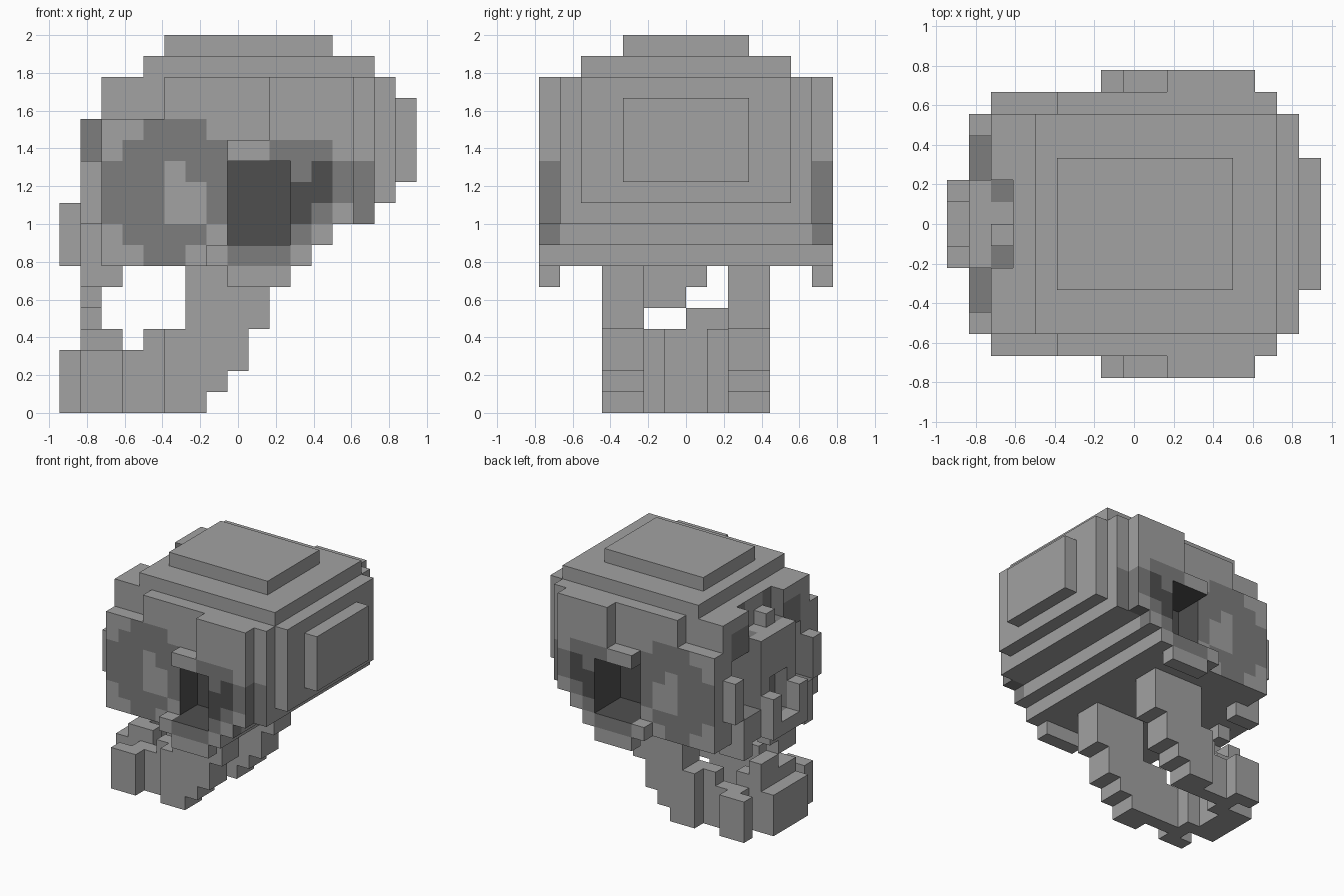
import bpy
import bmesh

if "Cube" in bpy.data.objects:
    bpy.data.objects.remove(bpy.data.objects["Cube"], do_unlink=True)

V = 1 / 9            # edge length of one block
X0 = -17 / 18        # x of the first block layer


def material(name, value):
    m = bpy.data.materials.new(name)
    m.use_nodes = True
    colour = (value, value, value, 1)
    m.diffuse_color = colour
    bsdf = m.node_tree.nodes["Principled BSDF"]
    bsdf.inputs["Base Color"].default_value = colour
    bsdf.inputs["Roughness"].default_value = 0.9
    return m


MATS = [material("bone grey", 0.36), material("shadow grey", 0.205),
        material("deep grey", 0.078)]


def cells(boxes):
    """Blocks inside boxes (x0, x1, y0, y1, z0, z1), in whole blocks."""
    return {(i, j, k) for a, b, c, d, e, f in boxes
            for i in range(a, b) for j in range(c, d) for k in range(e, f)}


def both(*boxes):
    """Boxes plus their mirror images across y = 0."""
    return list(boxes) + [(a, b, -d, -c, e, f) for a, b, c, d, e, f in boxes]


# Painted zones: the open space in front of a coloured face
deep = cells(both(
    (8, 11, 4, 7, 8, 12),                           # temple hollow
    (11, 12, 7, 8, 9, 11), (12, 13, 7, 8, 10, 12),  # stain behind it
))
shade = cells(both(
    # ring on the side of the face
    (2, 3, 6, 7, 9, 12), (3, 4, 6, 7, 8, 13), (4, 7, 6, 7, 7, 14),
    (7, 8, 6, 7, 9, 13),
    # border of the temple hollow
    (8, 11, 7, 8, 7, 8), (11, 12, 7, 8, 8, 9), (11, 12, 7, 8, 11, 12),
    (12, 13, 7, 8, 9, 10), (10, 13, 7, 8, 12, 13), (13, 14, 7, 8, 10, 12),
    (13, 14, 6, 7, 8, 9), (14, 15, 6, 7, 9, 12),
    # eye sockets and brow notch
    (1, 2, 2, 4, 9, 15), (2, 4, 2, 4, 9, 13), (2, 3, 1, 2, 14, 16),
    # nose opening
    (1, 2, 0, 1, 8, 11),
))
shade -= cells(both((5, 6, 6, 7, 9, 12), (6, 7, 6, 7, 9, 11),
                    (6, 7, 6, 7, 7, 8)))

SIDES = {
    (1, 0, 0): ((1, 0, 0), (1, 1, 0), (1, 1, 1), (1, 0, 1)),
    (-1, 0, 0): ((0, 0, 0), (0, 0, 1), (0, 1, 1), (0, 1, 0)),
    (0, 1, 0): ((0, 1, 0), (0, 1, 1), (1, 1, 1), (1, 1, 0)),
    (0, -1, 0): ((0, 0, 0), (1, 0, 0), (1, 0, 1), (0, 0, 1)),
    (0, 0, 1): ((0, 0, 1), (1, 0, 1), (1, 1, 1), (0, 1, 1)),
    (0, 0, -1): ((0, 0, 0), (0, 1, 0), (1, 1, 0), (1, 0, 0)),
}


def part(name, add, cut=()):
    """Blocky solid: added boxes minus cut boxes, coloured by zone."""
    solid = cells(add) - cells(cut)
    bm = bmesh.new()
    verts = {}
    for i, j, k in sorted(solid):
        for (a, b, c), corners in SIDES.items():
            out = (i + a, j + b, k + c)
            if out in solid:
                continue
            ring = []
            for u, v, w in corners:
                p = (i + u, j + v, k + w)
                if p not in verts:
                    verts[p] = bm.verts.new((X0 + p[0] * V, p[1] * V, p[2] * V))
                ring.append(verts[p])
            face = bm.faces.new(ring)
            face.material_index = 2 if out in deep else 1 if out in shade else 0
    mesh = bpy.data.meshes.new(name)
    bm.to_mesh(mesh)
    bm.free()
    for m in MATS:
        mesh.materials.append(m)
    obj = bpy.data.objects.new(name, mesh)
    bpy.context.collection.objects.link(obj)
    return obj


# Skull: stepped braincase, face and cheek arches
braincase = [
    (5, 13, -3, 3, 17, 18), (4, 15, -5, 5, 16, 17),    # crown
    (2, 15, -5, 5, 9, 16),                             # core
    (2, 15, -6, 6, 9, 14), (5, 15, -6, 6, 14, 16),     # side walls
    (15, 16, -5, 5, 10, 16), (16, 17, -3, 3, 11, 15),  # back of the head
    (2, 13, -6, 6, 8, 9), (2, 12, -6, 6, 7, 8),        # stepped base
]
face = both(
    (1, 2, 0, 4, 7, 8), (1, 2, 1, 4, 8, 9),            # upper jaw
    (0, 1, 0, 1, 7, 8), (0, 1, 1, 2, 7, 10),           # nose base
    (1, 2, 1, 2, 9, 11), (1, 2, 0, 2, 11, 14),         # nose bridge
    (1, 2, 4, 5, 9, 12),                               # outer eye rims
)
arches = both(
    (10, 14, 6, 7, 9, 16), (11, 13, 6, 7, 8, 9),       # temple plates
    (8, 10, 6, 7, 12, 13),                             # lip over the hollow
    (8, 11, 6, 7, 6, 8), (11, 12, 6, 7, 7, 8), (7, 8, 6, 7, 7, 8),
)
hollows = both(
    (8, 11, 4, 7, 8, 12),                              # temple hollows
    (2, 4, 2, 4, 9, 13),                               # eye sockets
) + [(2, 3, -2, -1, 14, 16), (2, 3, -1, 0, 15, 16), (2, 3, 0, 2, 14, 16)]
part("skull", braincase + face + arches, hollows)

# Lower jaw: chin, corner blocks, sides and stepped rear branches
part("lower_jaw", both(
    (0, 1, 0, 2, 0, 3),                                # chin
    (1, 2, 0, 1, 0, 4), (1, 3, 1, 2, 0, 4),            # front bar
    (1, 3, 3, 4, 0, 3),                                # corner blocks
    (2, 5, 2, 3, 0, 3), (4, 5, 2, 3, 3, 4),            # sides
    (5, 7, 2, 4, 0, 4), (7, 8, 2, 4, 1, 4), (8, 9, 2, 4, 2, 4),
    (6, 10, 2, 4, 4, 7),                               # rear branches
))

# Teeth
part("upper_teeth", [(1, 2, -2, 0, 5, 7), (1, 2, 0, 1, 6, 7),
                     (1, 3, -4, -3, 6, 7), (1, 3, 3, 4, 6, 7)])
part("lower_teeth", [(1, 2, 0, 2, 4, 5)])
